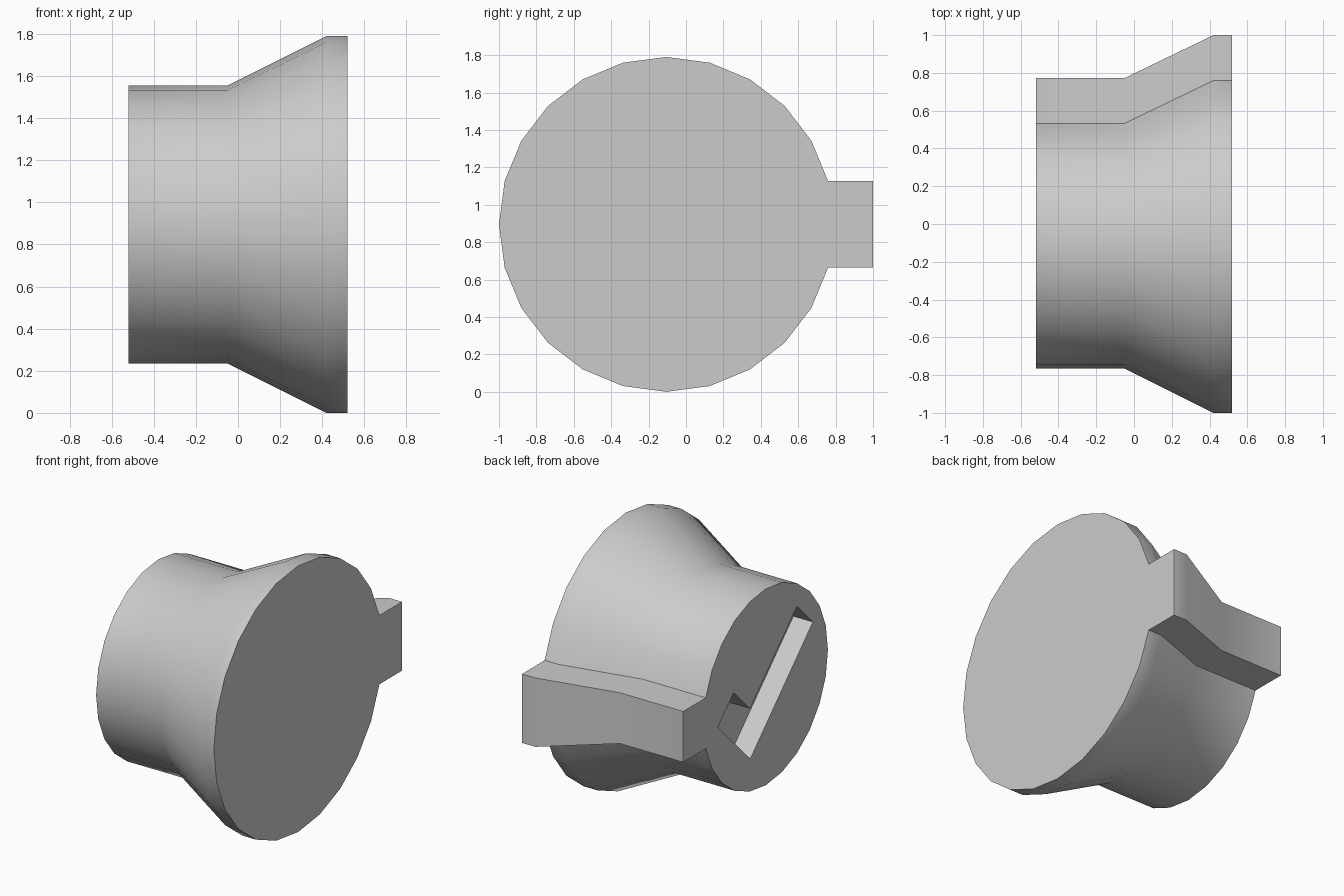
import bpy, bmesh
from math import cos, sin, radians
from mathutils import Matrix, Vector

cube = bpy.data.objects.get("Cube")
if cube:
    bpy.data.objects.remove(cube, do_unlink=True)

CENTRE = Vector((0, -0.105, 0.895))
SIDES = 24
TAB_DEPTH = 0.24

grey = bpy.data.materials.new("light grey")
grey.use_nodes = True
grey.diffuse_color = (0.6, 0.6, 0.6, 1)
grey.node_tree.nodes["Principled BSDF"].inputs["Base Color"].default_value = (0.6, 0.6, 0.6, 1)


def outline(radius):
    """Round section whose two facets around +y are pulled out into a square tab."""
    step = radians(360 / SIDES)
    pts = [(radius * cos(k * step), radius * sin(k * step)) for k in range(1, SIDES)]
    out, half = radius * cos(step) + TAB_DEPTH, radius * sin(step)
    return pts + [(out, -half), (out, half)]


def loft(name, sections):
    """Skin a list of (x, [(y, z), ...]) sections into a closed solid."""
    bm = bmesh.new()
    rings = [[bm.verts.new((x, y, z)) for y, z in pts] for x, pts in sections]
    n = len(rings[0])
    for a, b in zip(rings, rings[1:]):
        for i in range(n):
            j = (i + 1) % n
            bm.faces.new((a[i], a[j], b[j], b[i]))
    bm.faces.new(rings[0])
    bm.faces.new(rings[-1])
    bmesh.ops.recalc_face_normals(bm, faces=bm.faces)
    mesh = bpy.data.meshes.new(name)
    bm.to_mesh(mesh)
    bm.free()
    obj = bpy.data.objects.new(name, mesh)
    bpy.context.collection.objects.link(obj)
    obj.location = CENTRE
    mesh.materials.append(grey)
    return obj


# Flared body with its side tab
body = loft("flared_body", [(x, outline(r)) for x, r in
                            ((-0.52, 0.66), (-0.05, 0.66), (0.42, 0.895), (0.52, 0.895))])

# L-shaped recess in the small end, turned by 45 degrees
recess = [(-0.18, -0.414), (0.306, -0.414), (0.306, -0.176),
          (0.06, -0.176), (0.06, 0.528), (-0.18, 0.528)]
turn = Matrix.Rotation(radians(45), 2)
recess = [tuple(turn @ Vector(p)) for p in recess]
cutter = loft("recess_cutter", [(-0.7, recess), (-0.375, recess)])
cutter.hide_render = True

cut = body.modifiers.new("recess", 'BOOLEAN')
cut.operation = 'DIFFERENCE'
cut.solver = 'EXACT'
cut.object = cutter
bpy.ops.object.select_all(action='DESELECT')
body.select_set(True)
bpy.context.view_layer.objects.active = body
bpy.ops.object.modifier_apply(modifier=cut.name)
bpy.data.objects.remove(cutter, do_unlink=True)

# Smooth flanks, crisp ends and tab
bpy.ops.object.shade_smooth_by_angle(angle=radians(30))
